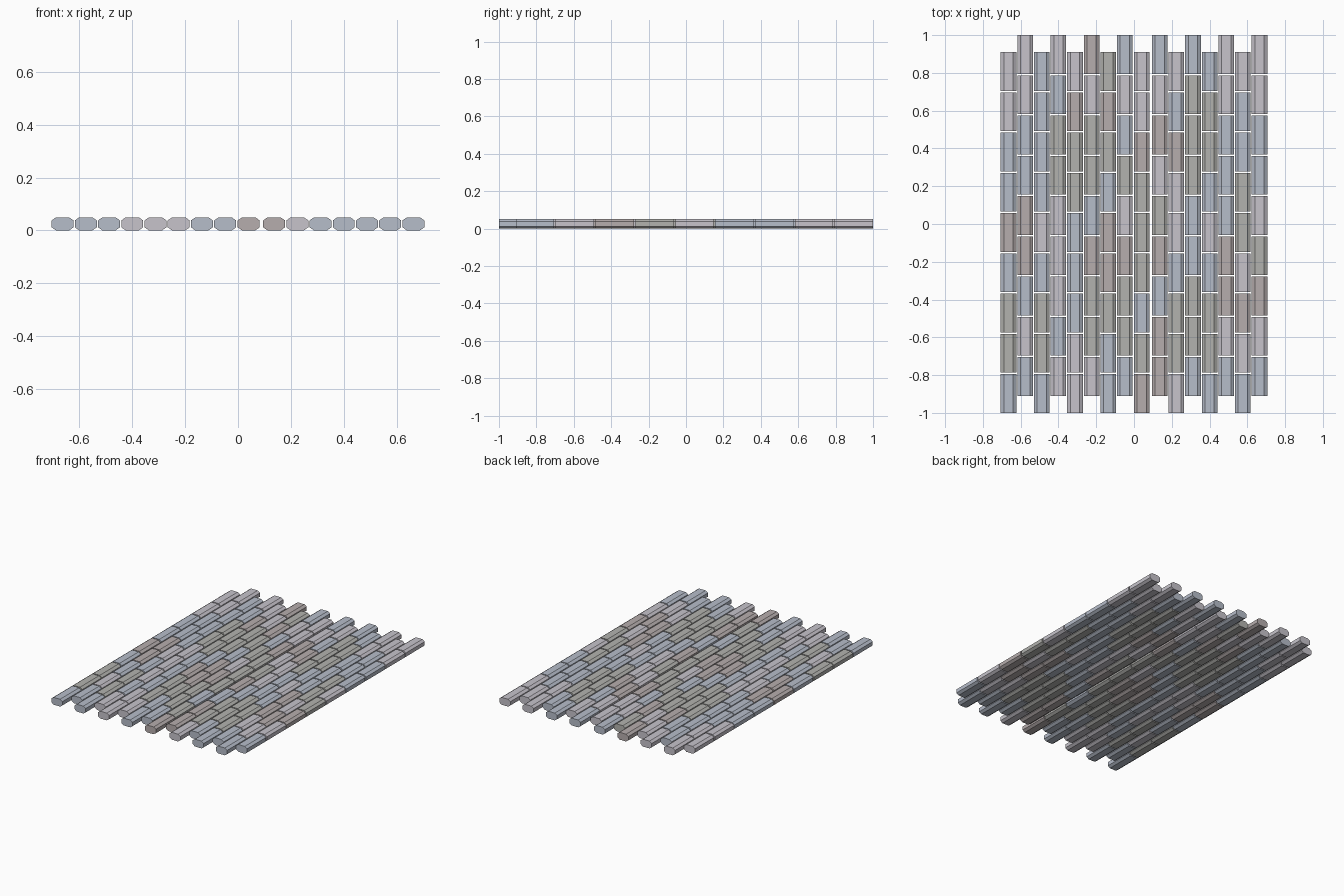
import bpy

if "Cube" in bpy.data.objects:
    bpy.data.objects.remove(bpy.data.objects["Cube"])

W, L, H = 0.083, 0.205, 0.05      # brick width, length, height
CX, CZ = 0.017, 0.012             # chamfer along x and z
PITCH_X, PITCH_Y = 0.0879, 0.2131

# four stone tints: blue, lilac, warm, pink
TINTS = {"B": (0.47, 0.51, 0.59, 1), "L": (0.57, 0.55, 0.60, 1),
         "W": (0.45, 0.45, 0.43, 1), "P": (0.47, 0.42, 0.42, 1)}
MATS = {}
for key, col in TINTS.items():
    MATS[key] = bpy.data.materials.new("stone_" + key.lower())
    MATS[key].diffuse_color = col
KEYS = list(TINTS)

# tint of every brick, one word per column, back to front
LAYOUT = ("LLBBPBWWB LLBBPPBLB BBBBLBWWB LBWWLLLBL LPWWBBBLL PLWWBPWWL "
          "WPWBPPWBB BLBWLPWWB LLPWWWBWP BLPLWPBPP LBPLLBWWL BWWWBBWWB "
          "BWWBLBWWB LLBBBPPLB LBBWWLPLB LLBBLWPLB").split()


def column_x(k):
    # the ninth column sits beside a slightly wider joint
    if k < 8:
        return -0.664 + k * PITCH_X
    if k == 8:
        return 0.0405
    return 0.664 - (15 - k) * PITCH_X


# octagonal cross-section
w = W / 2
PROFILE = [(-w + CX, 0), (w - CX, 0), (w, CZ), (w, H - CZ),
           (w - CX, H), (-w + CX, H), (-w, H - CZ), (-w, CZ)]


def brick_column(k):
    x, y_back = column_x(k), (0.91 if k % 2 == 0 else 1.0)
    verts, faces, tints = [], [], []
    for r, key in enumerate(LAYOUT[k]):
        b = len(verts)
        y1 = y_back - r * PITCH_Y
        for y in (y1 - L, y1):
            verts += [(x + px, y, pz) for px, pz in PROFILE]
        new = [tuple(range(b, b + 8)), tuple(range(b + 15, b + 7, -1))]
        for i in range(8):
            j = (i + 1) % 8
            new.append((b + i, b + 8 + i, b + 8 + j, b + j))
        faces += new
        tints += [KEYS.index(key)] * len(new)
    me = bpy.data.meshes.new("brick_column")
    me.from_pydata(verts, [], faces)
    for key in KEYS:
        me.materials.append(MATS[key])
    me.polygons.foreach_set("material_index", tints)
    me.update()
    ob = bpy.data.objects.new(f"brick_column_{k + 1:02d}", me)
    bpy.context.collection.objects.link(ob)


for k in range(16):
    brick_column(k)

for m in bpy.data.materials:
    if m.users and not m.is_grease_pencil:
        m.use_nodes = True
        m.node_tree.nodes["Principled BSDF"].inputs["Base Color"].default_value = m.diffuse_color
